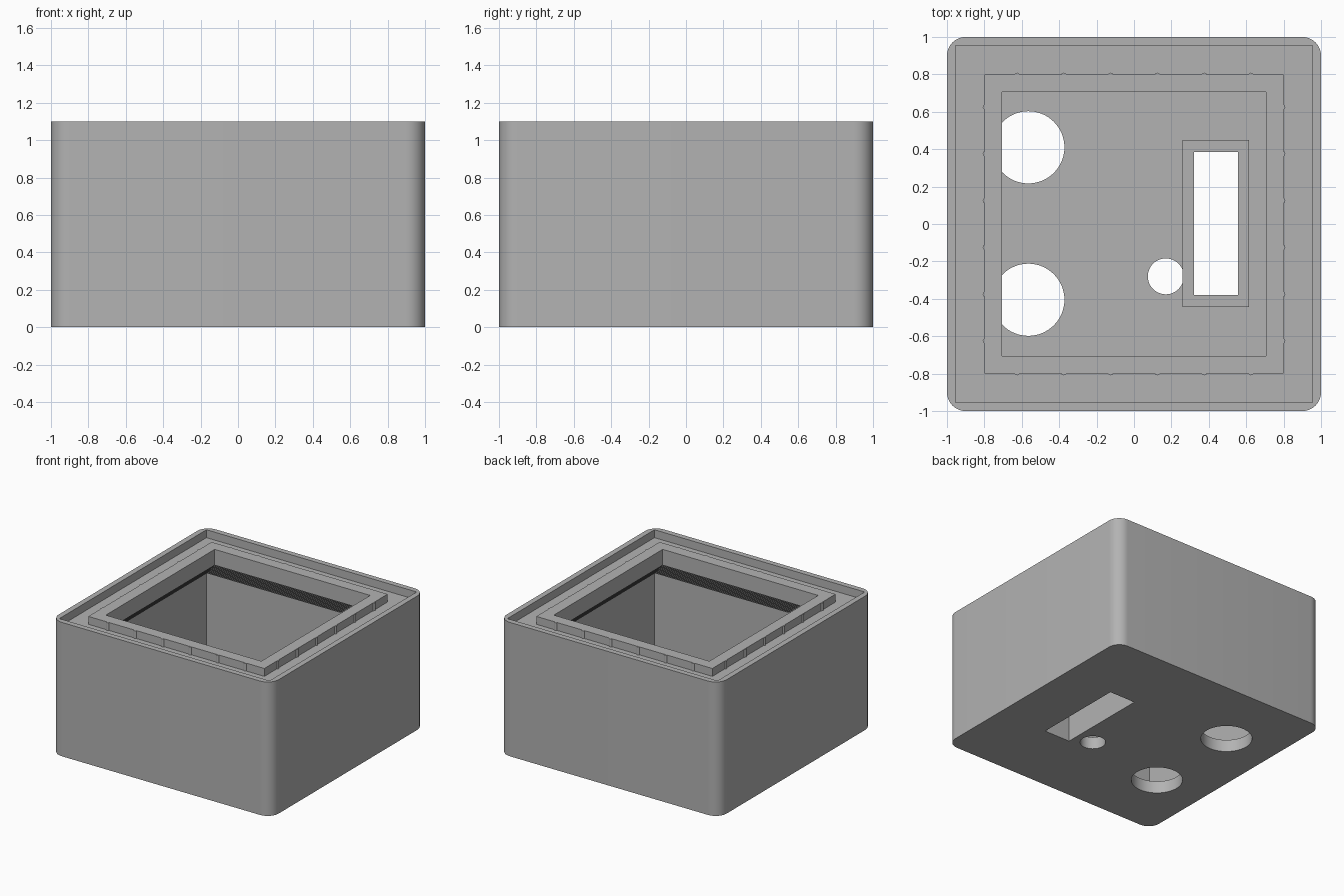
import bpy, bmesh
from math import pi, radians
from mathutils import Matrix, Vector

old = bpy.data.objects.get("Cube")
if old:
    bpy.data.objects.remove(old, do_unlink=True)

GREY = (0.45, 0.45, 0.45, 1)
grey = bpy.data.materials.new("plain_grey")
grey.use_nodes = True
grey.diffuse_color = GREY
next(n for n in grey.node_tree.nodes if n.type == 'BSDF_PRINCIPLED').inputs["Base Color"].default_value = GREY

FLOOR, LEDGE, TOP = 0.10, 1.035, 1.10
WALL_IN, RING_OUT, RING_IN = 0.955, 0.80, 0.707
STEP_LOW, STEP_HIGH, STEPS = 0.75, 0.97, 20


def make(name, bm):
    bmesh.ops.recalc_face_normals(bm, faces=bm.faces)
    mesh = bpy.data.meshes.new(name)
    bm.to_mesh(mesh)
    bm.free()
    mesh.materials.append(grey)
    obj = bpy.data.objects.new(name, mesh)
    bpy.context.collection.objects.link(obj)
    return obj


def add_block(bm, cx, cy, hx, hy, z0, z1):
    m = Matrix.Translation((cx, cy, (z0 + z1) / 2)) @ Matrix.Diagonal((2 * hx, 2 * hy, z1 - z0, 1))
    return bmesh.ops.create_cube(bm, size=1, matrix=m)["verts"]


def add_cylinder(bm, x, y, r, z0, z1, sides):
    bmesh.ops.create_cone(bm, cap_ends=True, segments=sides, radius1=r, radius2=r, depth=z1 - z0,
                          matrix=Matrix.Translation((x, y, (z0 + z1) / 2)))


def square_loop(bm, h, z, cx=0, cy=0, ratio=1):
    return [bm.verts.new((cx + sx * h, cy + sy * h * ratio, z))
            for sx, sy in ((-1, -1), (1, -1), (1, 1), (-1, 1))]


def bridge(bm, a, b):
    for i in range(4):
        j = (i + 1) % 4
        bm.faces.new((a[i], a[j], b[j], b[i]))


def frame(name, cx, cy, outer, inner, z0, z1):
    """Rectangular tube; outer and inner are (half x, half y)."""
    bm = bmesh.new()
    loops = [square_loop(bm, h[0], z, cx, cy, h[1] / h[0])
             for h, z in ((outer, z0), (outer, z1), (inner, z1), (inner, z0))]
    for k in range(4):
        bridge(bm, loops[k], loops[(k + 1) % 4])
    return make(name, bm)


def cut(target, bm):
    cutter = make("cutter", bm)
    cutter.hide_render = True
    mod = target.modifiers.new("cut", 'BOOLEAN')
    mod.operation, mod.solver, mod.object = 'DIFFERENCE', 'EXACT', cutter
    bpy.context.view_layer.objects.active = target
    bpy.ops.object.modifier_apply(modifier=mod.name)
    bpy.data.objects.remove(cutter, do_unlink=True)


# Outer body with rounded upright corners
bm = bmesh.new()
add_block(bm, 0, 0, 1, 1, 0, TOP)
upright = [e for e in bm.edges if abs(e.verts[0].co.z - e.verts[1].co.z) > 0.5]
bmesh.ops.bevel(bm, geom=upright, offset=0.1, segments=10, profile=0.5, affect='EDGES')
body = make("box_body", bm)

# Shallow recess inside the top rim
bm = bmesh.new()
add_block(bm, 0, 0, WALL_IN, WALL_IN, LEDGE, TOP + 0.2)
cut(body, bm)

# Cavity that narrows towards the opening in fine steps
profile = [(WALL_IN, FLOOR)]
for i in range(STEPS):
    z = STEP_LOW + (STEP_HIGH - STEP_LOW) * i / (STEPS - 1)
    profile += [(WALL_IN + (RING_IN - WALL_IN) * i / STEPS, z),
                (WALL_IN + (RING_IN - WALL_IN) * (i + 1) / STEPS, z)]
profile.append((RING_IN, TOP + 0.1))
bm = bmesh.new()
loops = [square_loop(bm, h, z) for h, z in profile]
for a, b in zip(loops, loops[1:]):
    bridge(bm, a, b)
bm.faces.new(loops[0])
bm.faces.new(loops[-1])
cut(body, bm)

# Openings in the floor: two large holes, a small hole and a slot
bm = bmesh.new()
for y in (0.41, -0.405):
    add_cylinder(bm, -0.565, y, 0.193, -0.1, FLOOR + 0.1, 64)
add_cylinder(bm, 0.17, -0.28, 0.096, -0.1, FLOOR + 0.1, 48)
add_block(bm, 0.4375, 0.0025, 0.1175, 0.3825, -0.1, FLOOR + 0.1)
cut(body, bm)

# Collar around the slot, and the raised ring around the opening
frame("slot_collar", 0.4375, 0.0025, (0.178, 0.446), (0.1175, 0.3825), FLOOR, 0.32)
frame("opening_ring", 0, 0, (RING_OUT, RING_OUT), (RING_IN, RING_IN), LEDGE, TOP)

# Small grip ribs on the four outer faces of the ring
bm = bmesh.new()
for i in range(6):
    along = -0.625 + 0.25 * i
    for side in (-1, 1):
        for x, y in ((along, side * 0.794), (side * 0.794, along)):
            add_cylinder(bm, x, y, 0.015, LEDGE, TOP - 0.001, 16)
ribs = make("ring_ribs", bm)

# Smooth curved walls, keep edges sharp
for obj in (body, ribs):
    bpy.ops.object.select_all(action='DESELECT')
    obj.select_set(True)
    bpy.context.view_layer.objects.active = obj
    bpy.ops.object.shade_smooth_by_angle(angle=radians(30))
